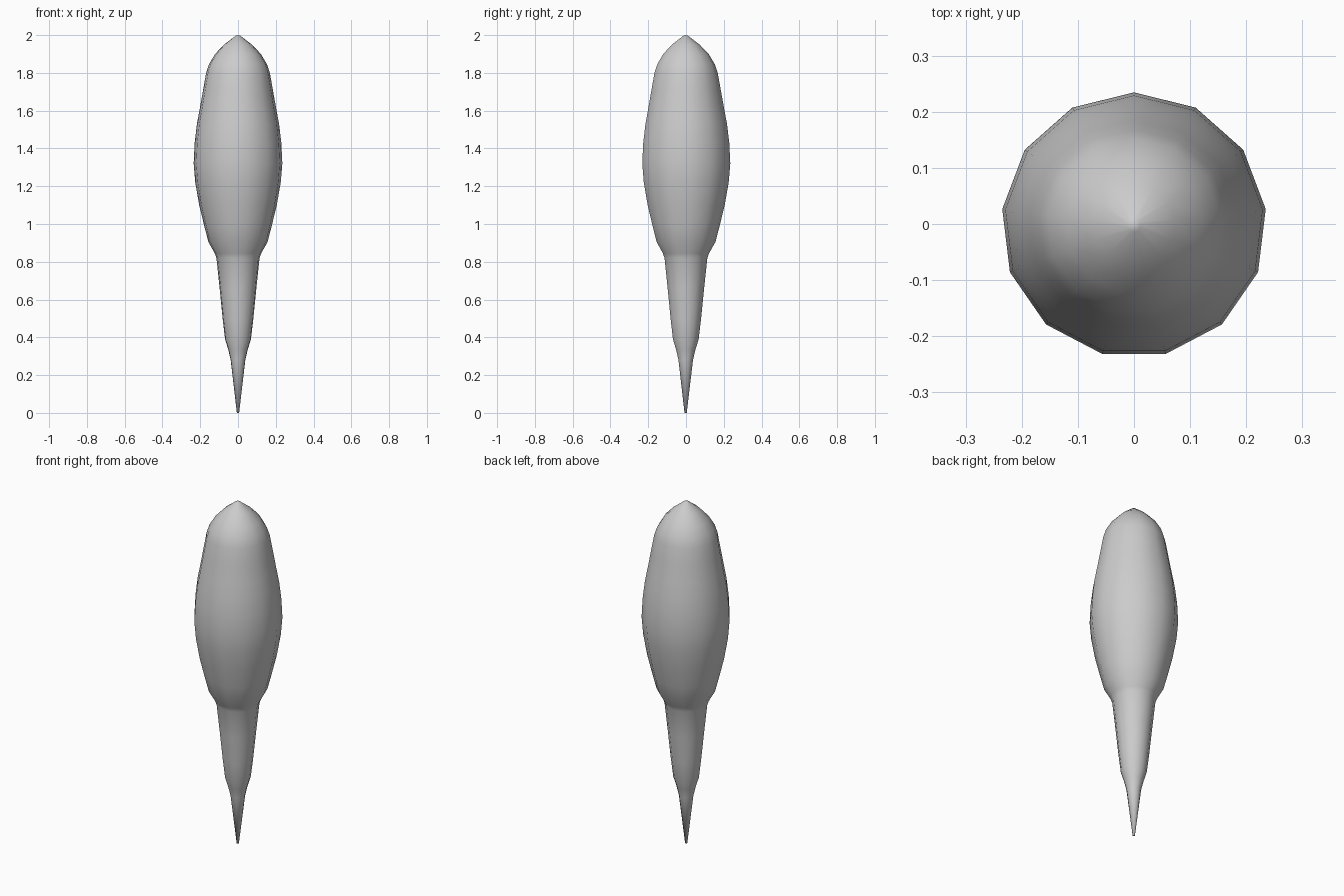
import bpy, bmesh, math

if "Cube" in bpy.data.objects:
    bpy.data.objects.remove(bpy.data.objects["Cube"])

# Lathe profile from bottom tip to top tip: (radius, height)
PROFILE = [
    (0.006, 0.0), (0.039, 0.28), (0.052, 0.335), (0.069, 0.39),
    (0.082, 0.50), (0.098, 0.66), (0.115, 0.82), (0.124, 0.845),
    (0.158, 0.905), (0.18, 0.99), (0.207, 1.10), (0.228, 1.22),
    (0.2365, 1.32), (0.231, 1.43), (0.219, 1.53), (0.204, 1.61),
    (0.186, 1.71), (0.17, 1.80), (0.155, 1.845), (0.122, 1.90),
    (0.074, 1.95), (0.012, 1.997),
]
SIDES = 13
SHIFT_Y = -0.002


def lathe(name, profile, sides):
    bm = bmesh.new()
    rings = []
    for r, z in profile:
        ring = []
        for i in range(sides):
            a = math.pi / 2 + 2 * math.pi * i / sides
            ring.append(bm.verts.new((r * math.cos(a), r * math.sin(a) + SHIFT_Y, z)))
        rings.append(ring)
    # side walls
    for low, high in zip(rings, rings[1:]):
        for i in range(sides):
            j = (i + 1) % sides
            bm.faces.new((low[i], low[j], high[j], high[i]))
    # bottom cap and pointed top
    bm.faces.new(list(reversed(rings[0])))
    tip = bm.verts.new((0, SHIFT_Y, 2.0))
    for i in range(sides):
        bm.faces.new((rings[-1][i], rings[-1][(i + 1) % sides], tip))
    for f in bm.faces:
        f.smooth = True
    mesh = bpy.data.meshes.new(name)
    bm.to_mesh(mesh)
    bm.free()
    obj = bpy.data.objects.new(name, mesh)
    bpy.context.collection.objects.link(obj)
    return obj


# Single turned body: tapered spike, collar, bulging head
lathe("turned_spike_body", PROFILE, SIDES)
